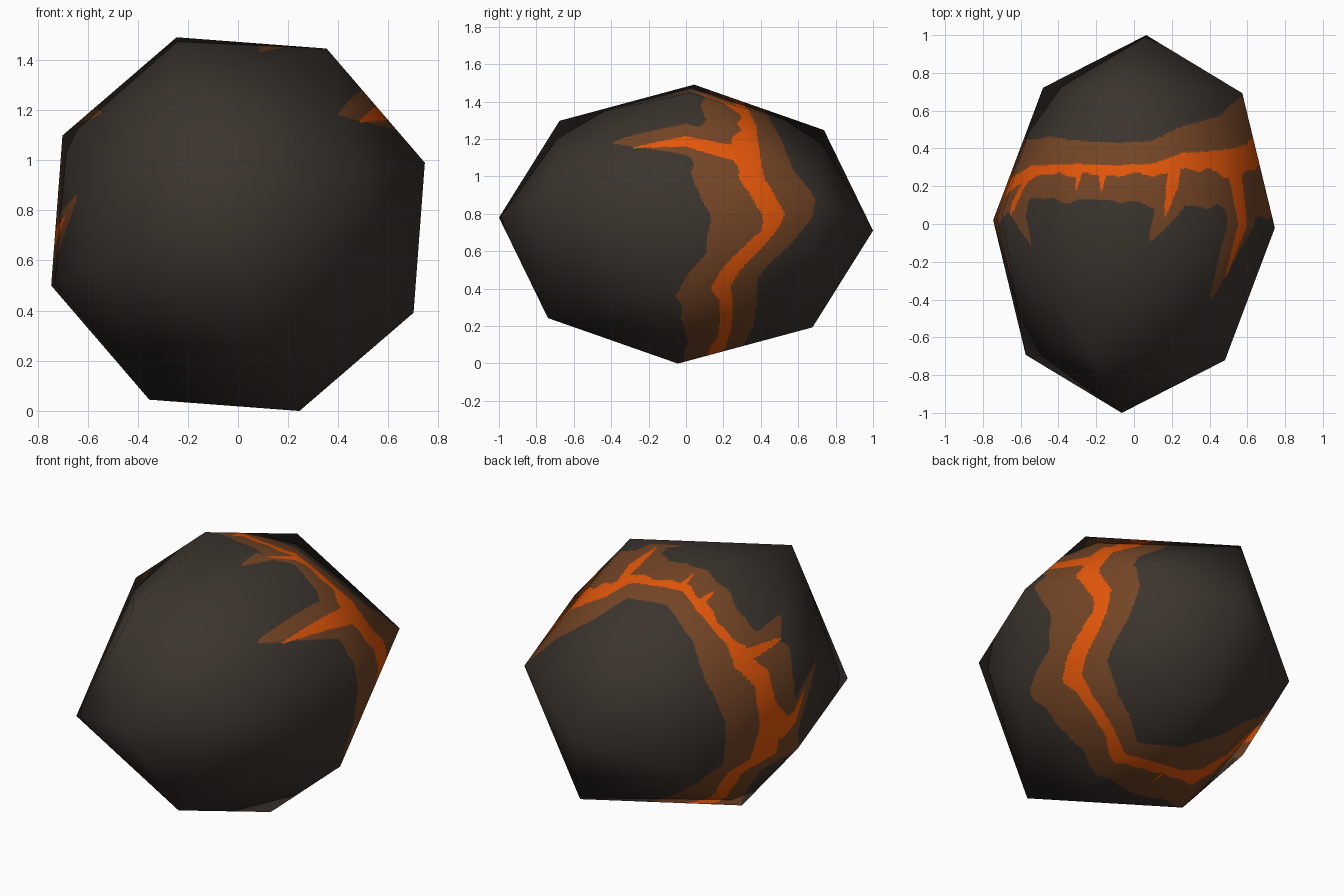
import bpy, bmesh, math, itertools
from mathutils import Vector, Matrix

if "Cube" in bpy.data.objects:
    bpy.data.objects.remove(bpy.data.objects["Cube"])

RADIUS, TURN, CENTRE = 0.785, math.radians(18.2), Vector((0, 0, 0.745))
# Slightly leaning, stretched frame of the boulder (columns are its three axes)
FRAME = Matrix(((RADIUS, 0.065, 0), (-0.033, 1, 0.035), (0, -0.035, RADIUS)))

# Lava band: angle round the rock, then y of scorched / molten / molten / scorched borders
BAND = [
    (-95, -.03, .16, .22, .38), (-72, .0, .12, .20, .30), (-58, .0, .17, .24, .36),
    (-43, -.02, .19, .25, .38), (-30, -.05, .14, .24, .38), (-22, .0, .18, .30, .45),
    (-13, .10, .27, .40, .55), (-4, .13, .41, .48, .62), (5, .12, .40, .53, .68),
    (13, .07, .35, .48, .69), (22, .03, .28, .42, .64), (33, .02, .25, .40, .57),
    (43, .04, .24, .39, .55), (52, .10, .29, .38, .53), (63, .09, .29, .38, .51),
    (81, .09, .26, .32, .44), (99, .13, .26, .31, .43), (118, .12, .26, .32, .44),
    (141, .14, .26, .31, .46), (152, .03, .20, .31, .46), (163, .02, .17, .26, .45),
    (172, .0, .14, .25, .45), (185, -.02, .08, .24, .45), (198, .0, .15, .30, .47),
    (210, .12, .25, .37, .52), (225, .10, .22, .33, .50), (243, .0, .14, .22, .42),
    (265, -.03, .16, .22, .38)]
# Tapered runs off the band: start angle, start y, end angle, end y, root half width
MOLTEN_RUNS = [(35, .30, 40, -.28, .06), (70, .32, 77, .04, .045), (116, .30, 116, .17, .025),
               (104, .30, 104, .17, .025), (149, .28, 149, .04, .04),
               (190, .14, 177, -.13, .045), (265, .2, 265, .08, .025)]
SCORCHED_RUNS = [(35, .20, 47, -.40, .14), (72, .18, 83, -.09, .09), (148, .18, 141, -.11, .07),
                 (190, .12, 170, -.30, .10)]


def band_at(angle):
    for a, b in zip(BAND, BAND[1:]):
        if a[0] <= angle <= b[0]:
            t = (angle - a[0]) / (b[0] - a[0])
            return [p + (q - p) * t for p, q in zip(a[1:], b[1:])]


def in_run(angle, y, run):
    a0, y0, a1, y1, width = run
    k = 0.0125                      # arc length of one degree
    dx, dy = (a1 - a0) * k, y1 - y0
    px, py = (angle - a0) * k, y - y0
    t = (px * dx + py * dy) / (dx * dx + dy * dy)
    return 0 <= t <= 1 and math.hypot(px - dx * t, py - dy * t) < width * (1 - t) ** 0.7


def colour_index(p):
    y = p.y
    if not -.45 < y < .75:
        return 0
    angle = (math.degrees(math.atan2(p.z - CENTRE.z, p.x)) + 95) % 360 - 95
    wob = .008 * math.sin(angle * .3) + .005 * math.sin(angle * .5 + 1)
    lo, hot_lo, hot_hi, hi = band_at(angle)
    if hot_lo + wob < y < hot_hi or any(in_run(angle, y, r) for r in MOLTEN_RUNS):
        return 2
    if lo + wob < y < hi or any(in_run(angle, y, r) for r in SCORCHED_RUNS):
        return 1
    return 0


# Boulder: once-divided octahedron (6 tips and 12 edge points on a sphere)
bm = bmesh.new()
for p in itertools.product((-1, 0, 1), repeat=3):
    if sum(map(abs, p)) in (1, 2):
        bm.verts.new(Vector(p).normalized())
bmesh.ops.convex_hull(bm, input=bm.verts[:])
# Fine grid on the flat facets so the lava can be coloured by face
bmesh.ops.subdivide_edges(bm, edges=bm.edges[:], cuts=63, use_grid_fill=True)
normals = []
spin = Matrix.Rotation(-TURN, 3, 'Y')
to_normal = FRAME.inverted().transposed()
for v in bm.verts:
    local = spin @ v.co
    normals.append((to_normal @ local).normalized())
    v.co = CENTRE + FRAME @ local
bmesh.ops.recalc_face_normals(bm, faces=bm.faces[:])
for f in bm.faces:
    f.smooth = True
    f.material_index = colour_index(f.calc_center_median())

mesh = bpy.data.meshes.new("lava_boulder")
bm.to_mesh(mesh)
bm.free()
mesh.normals_split_custom_set_from_vertices(normals)  # soft shading over the facets
for name, colour in (("dark stone", (.044, .034, .027)), ("scorched brown", (.175, .06, .019)),
                     ("molten orange", (.78, .095, .003))):
    mat = bpy.data.materials.new(name)
    mat.diffuse_color = (*colour, 1)
    mat.use_nodes = True
    mat.node_tree.nodes["Principled BSDF"].inputs["Base Color"].default_value = mat.diffuse_color
    mesh.materials.append(mat)
rock = bpy.data.objects.new("lava_boulder", mesh)
bpy.context.collection.objects.link(rock)
